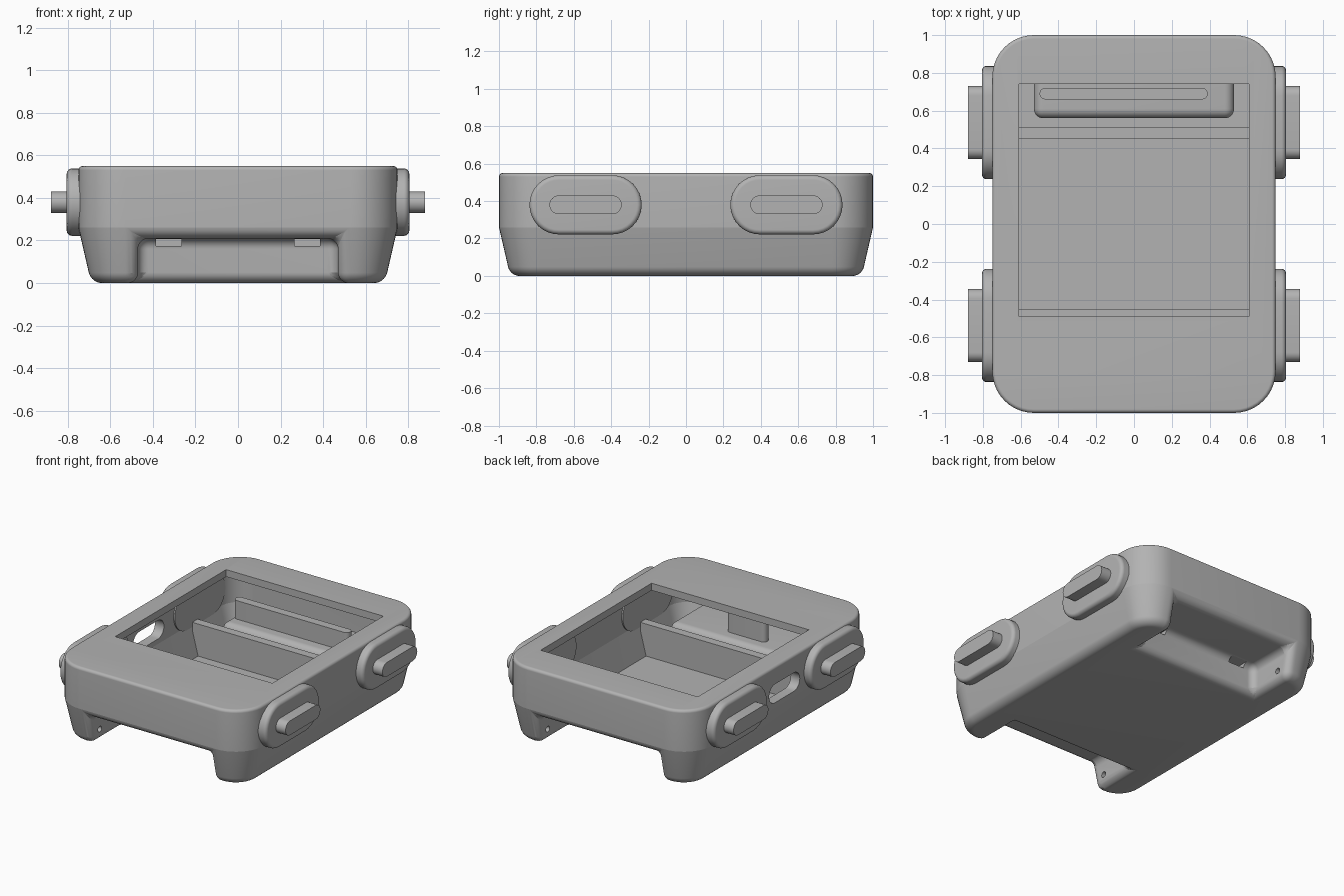
import bpy, bmesh
from math import sin, cos, pi, radians
from mathutils import Vector

if "Cube" in bpy.data.objects:
    bpy.data.objects.remove(bpy.data.objects["Cube"])

grey = bpy.data.materials.new("mid_grey")
grey.use_nodes = True
grey.diffuse_color = (0.45, 0.45, 0.45, 1)
grey.node_tree.nodes["Principled BSDF"].inputs["Base Color"].default_value = grey.diffuse_color


def make(name, bm):
    bmesh.ops.recalc_face_normals(bm, faces=bm.faces)
    mesh = bpy.data.meshes.new(name)
    bm.to_mesh(mesh)
    bm.free()
    mesh.materials.append(grey)
    obj = bpy.data.objects.new(name, mesh)
    bpy.context.collection.objects.link(obj)
    return obj


def loft(name, rings):
    """Skin a stack of equal-length rings and cap both ends."""
    bm = bmesh.new()
    loops = [[bm.verts.new(p) for p in ring] for ring in rings]
    n = len(loops[0])
    for a, b in zip(loops, loops[1:]):
        for i in range(n):
            j = (i + 1) % n
            bm.faces.new((a[i], a[j], b[j], b[i]))
    bm.faces.new(loops[0])
    bm.faces.new(loops[-1])
    return make(name, bm)


def case_ring(inset, z, steps=10):
    """Rounded rectangle outline of the case, moved inwards by inset."""
    pts = []
    r = 0.22 - inset
    for k, (sx, sy) in enumerate(((1, 1), (-1, 1), (-1, -1), (1, -1))):
        for i in range(steps + 1):
            a = (k + i / steps) * pi / 2
            pts.append((sx * 0.53 + r * cos(a), sy * 0.78 + r * sin(a), z))
    return pts


def stadium(half, r, steps=16):
    """Pill outline, long along its first axis."""
    pts = []
    for side in (1, -1):
        for i in range(steps + 1):
            a = -pi / 2 + pi * i / steps
            pts.append((side * (half - r + r * cos(a)), side * r * sin(a)))
    return pts


def pill_x(name, y, z, half, r, layers):
    """Pill whose axis is x; layers holds (x, inset) pairs."""
    return loft(name, [[(x, y + u, z + v) for u, v in stadium(half - d, r - d)]
                       for x, d in layers])


def box(name, lo, hi):
    bm = bmesh.new()
    bmesh.ops.create_cube(bm, size=1)
    lo, hi = Vector(lo), Vector(hi)
    for v in bm.verts:
        v.co = (lo + hi) / 2 + v.co * (hi - lo)
    return make(name, bm)


def bake(obj):
    dg = bpy.context.evaluated_depsgraph_get()
    mesh = bpy.data.meshes.new_from_object(obj.evaluated_get(dg))
    obj.modifiers.clear()
    obj.data = mesh


def cut(obj, cutter):
    mod = obj.modifiers.new("cut", "BOOLEAN")
    mod.operation = "DIFFERENCE"
    mod.solver = "EXACT"
    mod.object = cutter
    bake(obj)
    bpy.data.objects.remove(cutter)


def bevel(obj, width, segments=8):
    mod = obj.modifiers.new("bevel", "BEVEL")
    mod.width = width
    mod.segments = segments
    mod.limit_method = "ANGLE"
    mod.angle_limit = radians(50)
    mod.use_clamp_overlap = False
    bake(obj)


# Outer case: tapered foot, straight wall, softly rounded top edge
arc = [i * pi / 16 for i in range(9)]
rim = 0.02
case = loft("case", [case_ring(0.06, 0), case_ring(0, 0.26)] +
            [case_ring(rim * (1 - cos(a)), 0.55 - rim + rim * sin(a)) for a in arc])

# Strap notches at both ends, then rounded edges along foot and notches
for s in (-1, 1):
    ys = sorted((s * 0.62, s * 1.2))
    cut(case, box("notch_cutter", (-0.47, ys[0], -0.2), (0.47, ys[1], 0.21)))
bevel(case, 0.05)

# Hollow inside, leaving a shell around each notch
cavity = loft("cavity", [case_ring(0.125, 0.05), case_ring(0.07, 0.26), case_ring(0.07, 0.5)])
for s in (-1, 1):
    ys = sorted((s * 0.56, s * 1.2))
    hump = box("hump_cutter", (-0.53, ys[0], -0.2), (0.53, ys[1], 0.27))
    bevel(hump, 0.05)
    cut(cavity, hump)
cut(case, cavity)

# Display opening and side port
cut(case, box("display_cutter", (-0.61, -0.49, 0.4), (0.61, 0.74, 0.7)))
cut(case, pill_x("port_cutter", -0.02, 0.36, 0.17, 0.065, [(-0.9, 0), (-0.6, 0)]))

# Strap slots in the notch walls and pin holes in the lugs
for sy in (-1, 1):
    for sx in (-1, 1):
        xs = sorted((sx * 0.265, sx * 0.385))
        ys = sorted((sy * 0.5, sy * 0.68))
        cut(case, box("slot_cutter", (xs[0], ys[0], 0.175), (xs[1], ys[1], 0.208)))
        cut(case, pill_x("pin_cutter", sy * 0.86, 0.08, 0.02, 0.0199,
                         [(sx * 0.4, 0), (sx * 0.56, 0)]))

# Cross walls inside
parts = [case]
for s, end in ((-1, "front"), (1, "back")):
    ys = sorted((s * 0.45, s * 0.51))
    parts.append(box(end + "_inner_wall", (-0.67, ys[0], 0.03), (0.67, ys[1], 0.275)))

# Upright ribs standing on the notch shells
for end, x, y, half, top in (("front", 0, -0.69, 0.15, 0.45), ("back", -0.055, 0.69, 0.445, 0.4)):
    outline = stadium(half, 0.03)
    parts.append(loft(end + "_rib", [[(x + u, y + v, z) for u, v in outline]
                                     for z in (0.25, top)]))

# Four side buttons: rounded collar with a projecting key
soft = 0.025
for sx, side in ((1, "left"), (-1, "right")):
    for sy, end in ((-1, "front"), (1, "back")):
        y = sy * 0.537
        layers = [(sx * 0.67, 0.02), (sx * 0.7, 0.02), (sx * 0.7, 0)]
        layers += [(sx * (0.805 - soft + soft * sin(a)), soft * (1 - cos(a))) for a in arc]
        parts.append(pill_x(f"{side}_{end}_collar", y, 0.38, 0.3, 0.158, layers))
        parts.append(pill_x(f"{side}_{end}_key", y, 0.38, 0.193, 0.05,
                            [(sx * 0.72, 0), (sx * 0.88, 0)]))

# Smooth curves, crisp edges
for obj in parts:
    obj.data.shade_smooth()
    obj.data.set_sharp_from_angle(angle=radians(12.3))
